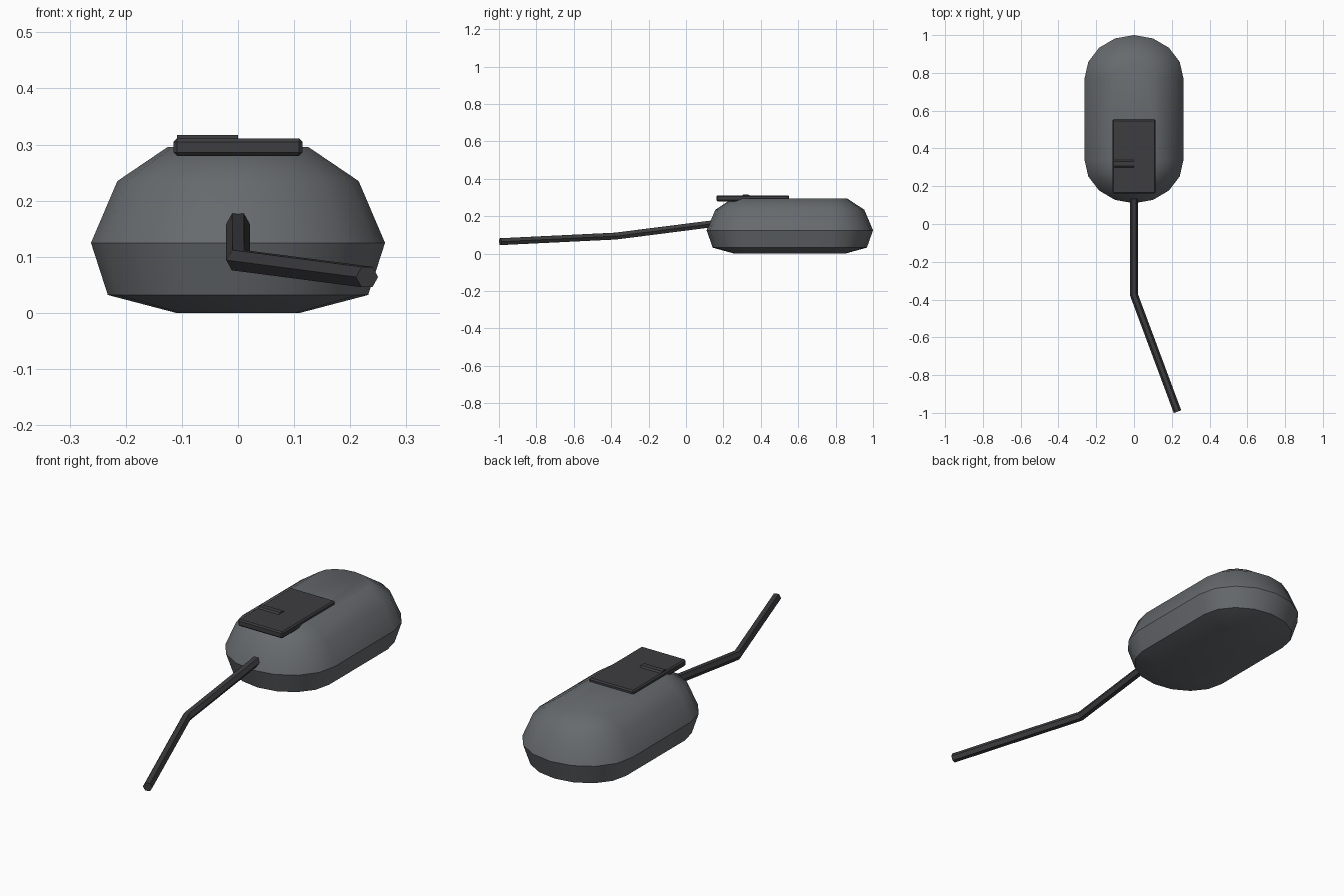
import bpy, bmesh
from math import cos, sin, pi, radians
from mathutils import Vector

if "Cube" in bpy.data.objects:
    bpy.data.objects.remove(bpy.data.objects["Cube"])


def material(name, rgb):
    m = bpy.data.materials.new(name)
    m.use_nodes = True
    m.diffuse_color = (*rgb, 1)
    m.node_tree.nodes["Principled BSDF"].inputs["Base Color"].default_value = (*rgb, 1)
    return m


grey = material("slate grey", (0.135, 0.145, 0.155))
dark = material("charcoal", (0.047, 0.047, 0.051))


def finish(name, bm, mat, smooth=None):
    bmesh.ops.recalc_face_normals(bm, faces=bm.faces)
    mesh = bpy.data.meshes.new(name)
    bm.to_mesh(mesh)
    bm.free()
    mesh.materials.append(mat)
    ob = bpy.data.objects.new(name, mesh)
    bpy.context.collection.objects.link(ob)
    if smooth:
        bpy.ops.object.select_all(action='DESELECT')
        ob.select_set(True)
        bpy.context.view_layer.objects.active = ob
        bpy.ops.object.shade_smooth_by_angle(angle=radians(smooth))
    return ob


def loft(rings):
    """Skin equal-sized closed rings of points and cap both ends."""
    bm = bmesh.new()
    loops = [[bm.verts.new(p) for p in ring] for ring in rings]
    for a, b in zip(loops, loops[1:]):
        for i in range(len(a)):
            j = (i + 1) % len(a)
            bm.faces.new((a[i], a[j], b[j], b[i]))
    bm.faces.new(loops[0])
    bm.faces.new(loops[-1])
    return bm


# Body: stacked stadium outlines (height, half width, half length)
def stadium(z, half_x, half_y, straight=0.215, centre=0.555):
    ring = []
    for side, start in ((1, 0), (-1, pi)):
        for i in range(9):
            a = start + pi * i / 8
            ring.append((half_x * cos(a),
                         centre + side * straight + (half_y - straight) * sin(a), z))
    return ring


profile = [(0, 0.11, 0.295), (0.032, 0.232, 0.412), (0.125, 0.262, 0.445),
           (0.235, 0.215, 0.398), (0.296, 0.125, 0.305)]
finish("body", loft([stadium(*p) for p in profile]), grey, 40)

# Button plate with chamfered edges
bm = bmesh.new()
bmesh.ops.create_cube(bm, size=1)
bmesh.ops.scale(bm, vec=(0.23, 0.39, 0.031), verts=bm.verts)
bmesh.ops.translate(bm, vec=(0, 0.357, 0.2955), verts=bm.verts)
bmesh.ops.bevel(bm, geom=bm.edges[:], offset=0.006, segments=1, affect='EDGES')
finish("button_plate", bm, dark)

# Low ridge set across one half of the plate
ridge = [(0.285, 0.30), (0.308, 0.317), (0.332, 0.317), (0.355, 0.30)]
finish("scroll_ridge", loft([[(x, y, z) for y, z in ridge] for x in (-0.109, 0)]), dark)

# Cable: hexagonal tube with a mitred bend
path = [Vector(p) for p in ((0, 0.2, 0.167), (0, -0.375, 0.094), (0.23, -0.993, 0.064))]
dirs = [(b - a).normalized() for a, b in zip(path, path[1:])]
rings = []
for i, p in enumerate(path):
    d = dirs[min(i, 1)]
    cut = (dirs[0] + dirs[1]).normalized() if i == 1 else d
    right = d.cross(Vector((0, 0, 1))).normalized()
    up = right.cross(d)
    ring = []
    for k in range(6):
        q = p + 0.021 * (cos(k * pi / 3) * right + sin(k * pi / 3) * up)
        ring.append(q - d * ((q - p).dot(cut) / d.dot(cut)))
    rings.append(ring)
finish("cable", loft(rings), dark)
